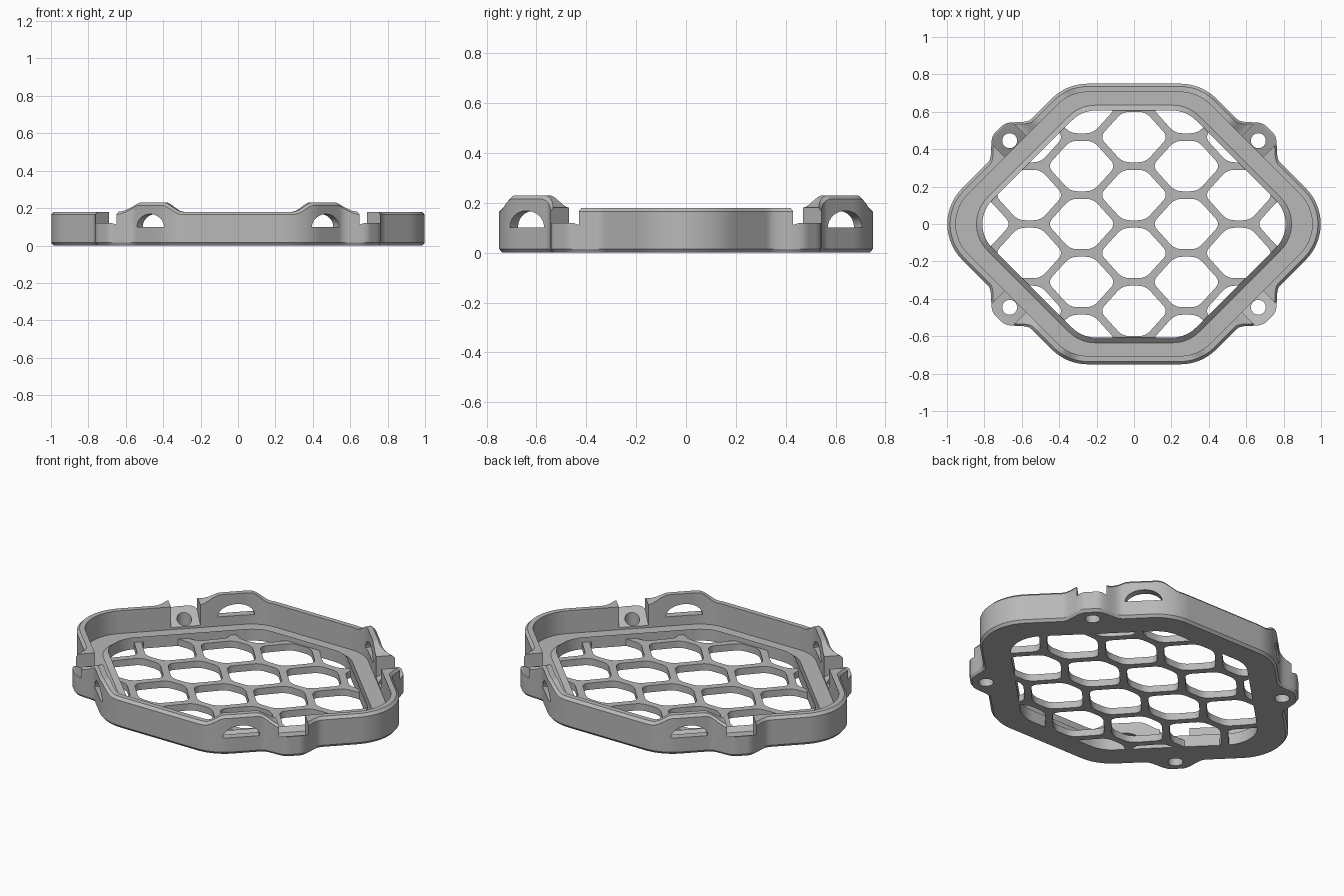
import bpy, bmesh, math
from mathutils import Vector

if "Cube" in bpy.data.objects:
    bpy.data.objects.remove(bpy.data.objects["Cube"], do_unlink=True)

ROOT2 = math.sqrt(2)
DIAG, TOP, RADIUS = 1.11, 0.75, 0.27      # outer outline: x + y, y, corner radius
EAR_S, WINDOW_S = 0.155, -0.12            # positions along the diagonal walls
QUADRANTS = [(1, 1), (-1, 1), (-1, -1), (1, -1)]

grey = bpy.data.materials.new("light_grey")
grey.use_nodes = True
grey.diffuse_color = (0.48, 0.48, 0.48, 1)
grey.node_tree.nodes["Principled BSDF"].inputs["Base Color"].default_value = (0.48, 0.48, 0.48, 1)


def make_object(name, bm):
    bmesh.ops.recalc_face_normals(bm, faces=bm.faces)
    mesh = bpy.data.meshes.new(name)
    bm.to_mesh(mesh)
    bm.free()
    mesh.materials.append(grey)
    obj = bpy.data.objects.new(name, mesh)
    bpy.context.collection.objects.link(obj)
    return obj


def add_prism(bm, points, direction):
    face = bm.faces.new([bm.verts.new(p) for p in points])
    new = bmesh.ops.extrude_face_region(bm, geom=[face], use_keep_orig=True)["geom"]
    bmesh.ops.translate(bm, vec=direction, verts=[g for g in new if isinstance(g, bmesh.types.BMVert)])


def outline(diag, top, radius, inset=0):
    """Rounded six-sided outline as (point, normal) pairs."""
    diag, top, radius = diag - inset * ROOT2, top - inset, radius - inset
    c, y = diag - radius * ROOT2, top - radius
    centres = [(c, 0), (c - y, y), (y - c, y), (-c, 0), (y - c, -y), (c - y, -y)]
    normals = [45, 90, 135, 225, 270, 315]
    arcs = []
    for i, centre in enumerate(centres):
        start = -45 if i == 0 else normals[i - 1]
        arc = []
        for k in range(17):
            a = math.radians(start + (normals[i] - start) * k / 16)
            n = Vector((math.cos(a), math.sin(a)))
            arc.append((Vector(centre) + n * radius, n))
        arcs.append(arc)
    result = []
    for i, arc in enumerate(arcs):
        result += arc
        (p, n), (q, _) = arc[-1], arcs[(i + 1) % 6][0]
        result += [(p.lerp(q, k / 48), n) for k in range(1, 48)]
    return result


def plateau(u, inner, outer):
    """Smooth step from 1 inside to 0 outside."""
    t = min(max((outer - abs(u)) / (outer - inner), 0), 1)
    return t * t * (3 - 2 * t)


def along(p):
    return (abs(p.x) - abs(p.y)) / ROOT2


def wall_place(quadrant, s, d, z):
    """Point on a diagonal wall: s along it, d outward from it."""
    qx, qy = quadrant
    return Vector((qx * (DIAG / 2 + (s + d) / ROOT2), qy * (DIAG / 2 + (d - s) / ROOT2), z))


def outward(quadrant):
    return Vector((quadrant[0], quadrant[1], 0)).normalized()


# Frame: one closed loft through wall, ledge and lip
base = outline(DIAG, TOP, RADIUS)
ear = [0.085 * plateau(along(p) - EAR_S, 0.03, 0.165) for p, n in base]
wall_top = [0.18 + 0.05 * plateau(along(p) - WINDOW_S, 0.085, 0.2) for p, n in base]


def outer_ring(inset, heights):
    return [(*(p + n * (e - inset)), z) for (p, n), e, z in zip(base, ear, heights)]


def inner_ring(shape, heights):
    return [(*p, z) for (p, n), z in zip(outline(*shape), heights)]


def level(z):
    return [z] * len(base)


cavity = (DIAG, TOP, RADIUS, 0.045)
lip_foot = (0.925, 0.635, 0.2)
opening = (0.885, 0.607, 0.18)
rings = [
    outer_ring(0.012, level(0)),
    outer_ring(0, level(0.015)),
    outer_ring(0, [z - 0.015 for z in wall_top]),
    outer_ring(0.015, wall_top),
    inner_ring(cavity, wall_top),
    inner_ring(cavity, level(0.045)),
    inner_ring(lip_foot, level(0.045)),
    inner_ring(opening, level(0.07)),
    inner_ring(opening, level(0)),
]
bm = bmesh.new()
loops = [[bm.verts.new(p) for p in ring] for ring in rings]
for a, b in zip(loops, loops[1:] + loops[:1]):
    for i in range(len(a)):
        j = (i + 1) % len(a)
        bm.faces.new((a[i], a[j], b[j], b[i]))
frame = make_object("frame", bm)


def cut(target, bm):
    cutter = make_object("cutter", bm)
    cutter.hide_render = True
    mod = target.modifiers.new("cut", "BOOLEAN")
    mod.operation, mod.solver, mod.object = "DIFFERENCE", "EXACT", cutter
    bpy.context.view_layer.objects.active = target
    bpy.ops.object.modifier_apply(modifier=mod.name)
    bpy.data.objects.remove(cutter, do_unlink=True)


# Ear notches with a floor sloping inward
bm = bmesh.new()
notch = [(0.2, 0.12), (0.075, 0.12), (-0.06, 0.05), (-0.06, 0.3), (0.2, 0.3)]
for q in QUADRANTS:
    side = wall_place(q, 1, 0, 0) - wall_place(q, 0, 0, 0)
    add_prism(bm, [wall_place(q, EAR_S - 0.08, d, z) for d, z in notch], side * 0.16)
cut(frame, bm)

# Screw holes through the ears
bm = bmesh.new()
for q in QUADRANTS:
    centre = wall_place(q, EAR_S, 0, -0.1)
    circle = [centre + Vector((math.cos(a), math.sin(a), 0)) * 0.04
              for a in (math.tau * k / 32 for k in range(32))]
    add_prism(bm, circle, Vector((0, 0, 0.5)))
cut(frame, bm)

# Arched windows under the raised wall sections
bm = bmesh.new()
for q in QUADRANTS:
    arch = [wall_place(q, WINDOW_S + 0.1 * math.cos(a), -0.09, 0.1 + 0.068 * math.sin(a))
            for a in (math.pi * k / 20 for k in range(21))]
    add_prism(bm, arch, outward(q) * 0.2)
cut(frame, bm)


# Grille: plate with a honeycomb of rounded holes
def rounded(points, cutback):
    result = []
    for i, p in enumerate(points):
        a = p + (points[i - 1] - p).normalized() * cutback
        b = p + (points[(i + 1) % len(points)] - p).normalized() * cutback
        for k in range(7):
            t = k / 6
            result.append(a * (1 - t) ** 2 + p * 2 * t * (1 - t) + b * t * t)
    return result


bm = bmesh.new()
add_prism(bm, [(*p, 0) for p, n in outline(0.892, 0.612, 0.18)], Vector((0, 0, 0.04)))
grille = make_object("grille", bm)

bm = bmesh.new()
w, f, h = 0.183, 0.061, 0.135
hexagon = [Vector(p) for p in ((w, 0, 0), (f, h, 0), (-f, h, 0), (-w, 0, 0), (-f, -h, 0), (f, -h, 0))]
for col in range(-3, 4):
    for row in range(-3, 4):
        x, y = col * 0.28, (row + (0 if col % 2 else 0.5)) * 0.31
        if abs(x) + abs(y) < 1.15:
            spot = Vector((x, y, -0.1))
            add_prism(bm, [p + spot for p in rounded(hexagon, 0.04)], Vector((0, 0, 0.3)))
cut(grille, bm)

# Smooth curves, keep edges sharp
for obj in (frame, grille):
    bpy.ops.object.select_all(action="DESELECT")
    obj.select_set(True)
    bpy.context.view_layer.objects.active = obj
    bpy.ops.object.shade_smooth_by_angle(angle=math.radians(30))
